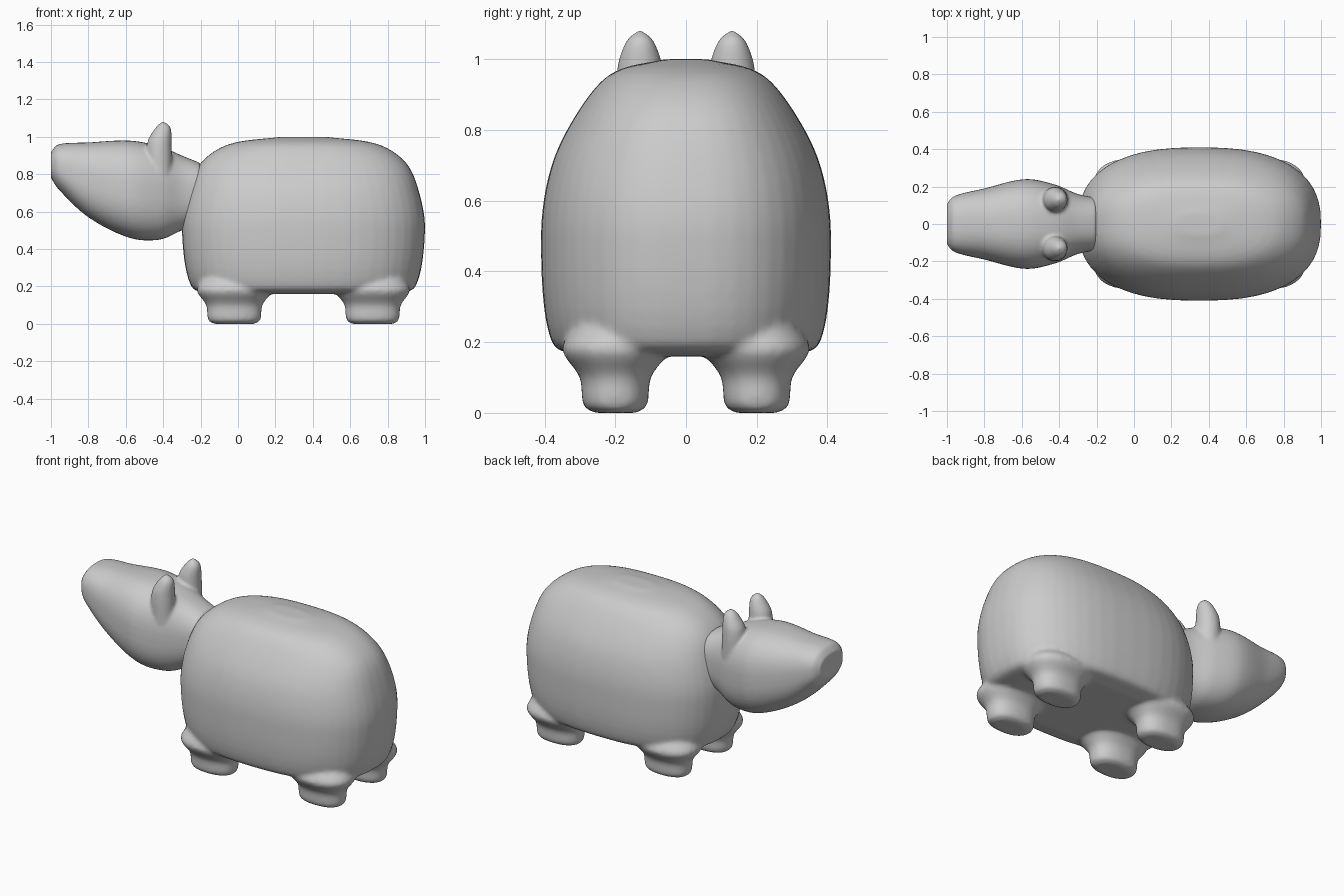
import bpy, bmesh
from math import cos, sin, tau
from mathutils import Vector

cube = bpy.data.objects.get("Cube")
if cube:
    bpy.data.objects.remove(cube)

grey = bpy.data.materials.new("plain grey")
grey.use_nodes = True
colour = (0.6, 0.6, 0.6, 1)
grey.diffuse_color = colour
grey.node_tree.nodes["Principled BSDF"].inputs["Base Color"].default_value = colour


def smooth_path(keys, steps=6):
    """Pass a smooth curve through a few key sections."""
    points = [Vector(key) for key in keys]
    last = len(points) - 1
    gaps = [(end - start).length for start, end in zip(points, points[1:])]
    slopes = []
    for i in range(last + 1):
        before, after = max(i - 1, 0), min(i + 1, last)
        slopes.append((points[after] - points[before]) / sum(gaps[before:after]))
    path = []
    for i, gap in enumerate(gaps):
        start, end = points[i], points[i + 1]
        for step in range(steps):
            t = step / steps
            ease = t * t * (3 - 2 * t)
            leave = slopes[i] * gap * t * (1 - t) ** 2
            arrive = slopes[i + 1] * gap * t * t * (1 - t)
            path.append(start.lerp(end, ease) + leave - arrive)
    return path + [points[last]]


def rounded_outline(power, sides=48):
    """Unit outline between a circle and a square."""
    def bend(value):
        return abs(value) ** (2 / power) * (1 if value > 0 else -1)
    angles = [tau * i / sides for i in range(sides)]
    return [(bend(cos(angle)), bend(sin(angle))) for angle in angles]


def loft(bm, keys, power, place):
    """Skin the sections; place turns a section and outline point into a position."""
    outline = rounded_outline(power)
    loops = [[bm.verts.new(place(u, v, *section)) for u, v in outline]
             for section in smooth_path(keys)]
    for low, high in zip(loops, loops[1:]):
        for i in range(len(outline)):
            bm.faces.new((low[i - 1], low[i], high[i], high[i - 1]))
    bm.faces.new(loops[0])
    bm.faces.new(loops[-1])


def finish(bm, name, voxel):
    """Blend overlapping lofts into one smooth skin."""
    bmesh.ops.recalc_face_normals(bm, faces=bm.faces)
    mesh = bpy.data.meshes.new(name)
    bm.to_mesh(mesh)
    bm.free()
    mesh.materials.append(grey)
    obj = bpy.data.objects.new(name, mesh)
    bpy.context.collection.objects.link(obj)
    remesh = obj.modifiers.new("blend", "REMESH")
    remesh.mode = "VOXEL"
    remesh.voxel_size = voxel
    remesh.use_smooth_shade = True
    smooth = obj.modifiers.new("soften", "SMOOTH")
    smooth.factor = 0.5
    smooth.iterations = 8


# Body: level sections of height, half length and half width
middle = 0.35
body = [(0.16, 0.48, 0.28), (0.2, 0.6, 0.38), (0.5, 0.65, 0.41), (0.7, 0.62, 0.38),
        (0.86, 0.55, 0.3), (0.96, 0.4, 0.21), (1, 0.12, 0.06)]
bm = bmesh.new()
loft(bm, body, 2.5, lambda u, v, z, length, width:
     (middle + u * length, v * width, z))

# Legs: flared stubs of height and radius, one under each corner
leg = [(0, 0.06), (0.02, 0.09), (0.1, 0.1), (0.18, 0.15), (0.25, 0.11)]
for side in (1, -1):
    for end in (1, -1):
        loft(bm, leg, 2.3, lambda u, v, z, radius:
             (middle + end * (0.37 + u * (radius + 0.05)),
              side * (0.2 + v * radius), z))
finish(bm, "body_and_legs", 0.012)

# Head and neck: upright sections of x, middle height, half height and half width
head = [(-1, 0.85, 0.07, 0.11), (-0.96, 0.84, 0.12, 0.15), (-0.8, 0.77, 0.2, 0.19),
        (-0.58, 0.72, 0.26, 0.24), (-0.42, 0.7, 0.25, 0.21), (-0.3, 0.7, 0.2, 0.16),
        (-0.2, 0.7, 0.16, 0.14)]
bm = bmesh.new()
loft(bm, head, 2.5, lambda u, v, x, level, height, width:
     (x, u * width, level + v * height))

# Ears: rounded cones of height, x and radius
ear = [(0.8, -0.42, 0.07), (0.97, -0.42, 0.065), (1.05, -0.4, 0.04), (1.08, -0.4, 0.01)]
for side in (1, -1):
    loft(bm, ear, 2, lambda u, v, z, x, radius:
         (x + u * radius, side * (0.13 + v * radius), z))
finish(bm, "head_and_ears", 0.009)
